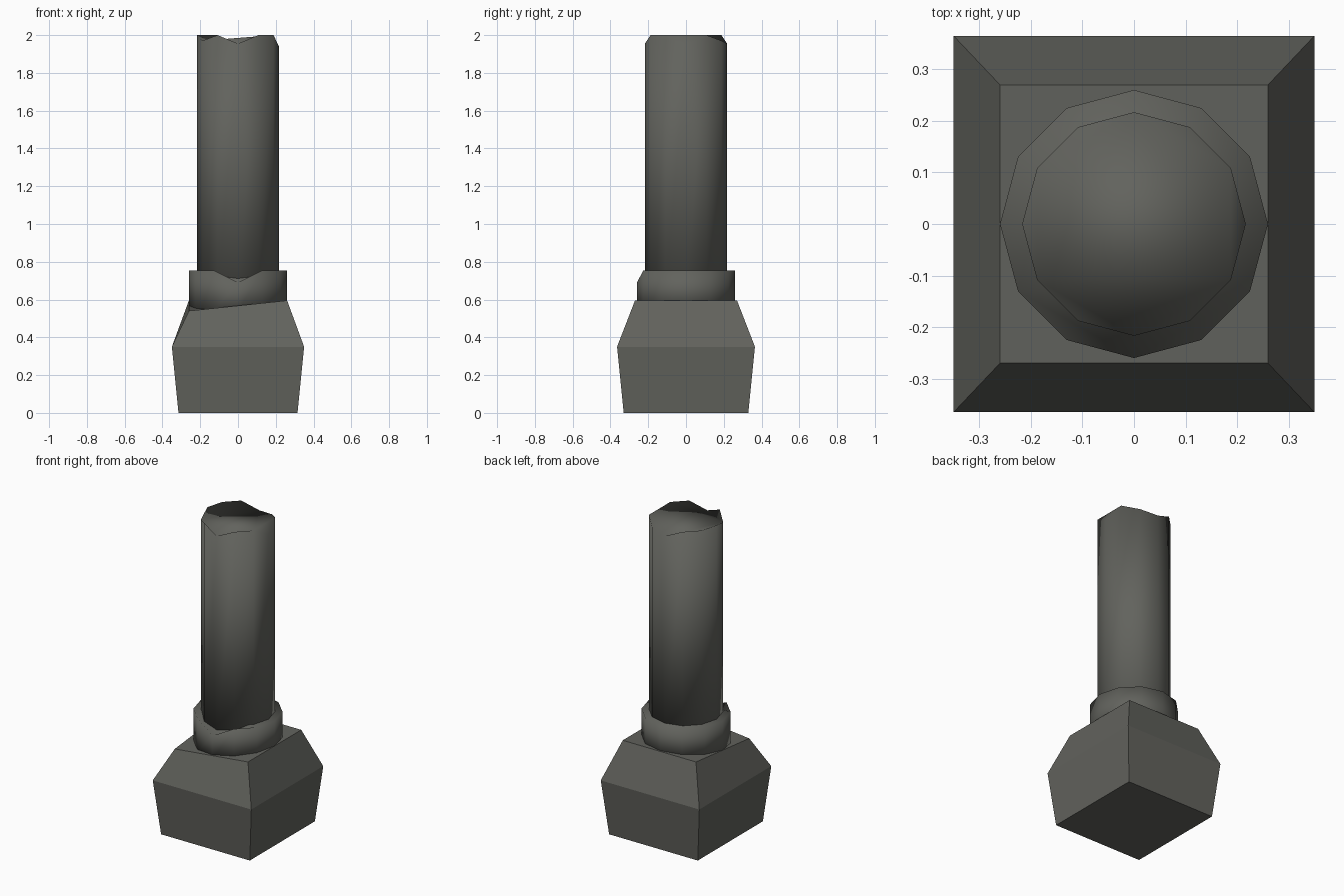
import bpy, math

if "Cube" in bpy.data.objects:
    bpy.data.objects.remove(bpy.data.objects["Cube"])

stone = bpy.data.materials.new("dark_grey_stone")
stone.diffuse_color = (0.122, 0.124, 0.110, 1)
stone.use_nodes = True
stone.node_tree.nodes["Principled BSDF"].inputs["Base Color"].default_value = stone.diffuse_color


def loft(name, rings, smooth):
    """Closed solid through a stack of vertex rings."""
    n = len(rings[0])
    verts = [p for ring in rings for p in ring]
    faces = [tuple(reversed(range(n))),
             tuple(range(n * (len(rings) - 1), n * len(rings)))]
    for k in range(len(rings) - 1):
        for i in range(n):
            j = (i + 1) % n
            faces.append((k * n + i, k * n + j, (k + 1) * n + j, (k + 1) * n + i))
    mesh = bpy.data.meshes.new(name)
    mesh.from_pydata(verts, [], faces)
    mesh.materials.append(stone)
    mesh.polygons.foreach_set("use_smooth", [smooth] * len(mesh.polygons))
    obj = bpy.data.objects.new(name, mesh)
    bpy.context.collection.objects.link(obj)
    return obj


def rect(hx, hy, z):
    return [(-hx, -hy, z), (hx, -hy, z), (hx, hy, z), (-hx, hy, z)]


def circle(r, heights):
    """Twelve-sided ring; heights holds one z per corner, from +x anticlockwise."""
    return [(r * math.cos(math.radians(30 * i)), r * math.sin(math.radians(30 * i)), z)
            for i, z in enumerate(heights)]


# Block base, with a worn front-left top corner
top = rect(0.26, 0.27, 0.595)
top[0] = (-0.26, -0.27, 0.54)
loft("base_block", [rect(0.315, 0.33, 0), rect(0.35, 0.365, 0.35), top], False)

# Collar, chipped at the front
collar_top = [0.755] * 12
collar_top[9] = 0.69
loft("collar", [circle(0.26, [0.54] * 12), circle(0.26, collar_top)], True)

# Shaft with a broken, uneven top rim
broken = [1.94, 2, 1.97, 1.955, 2, 2, 2, 1.97, 2, 1.955, 2, 2]
loft("broken_shaft", [circle(0.217, [0.6] * 12), circle(0.217, broken)], True)
